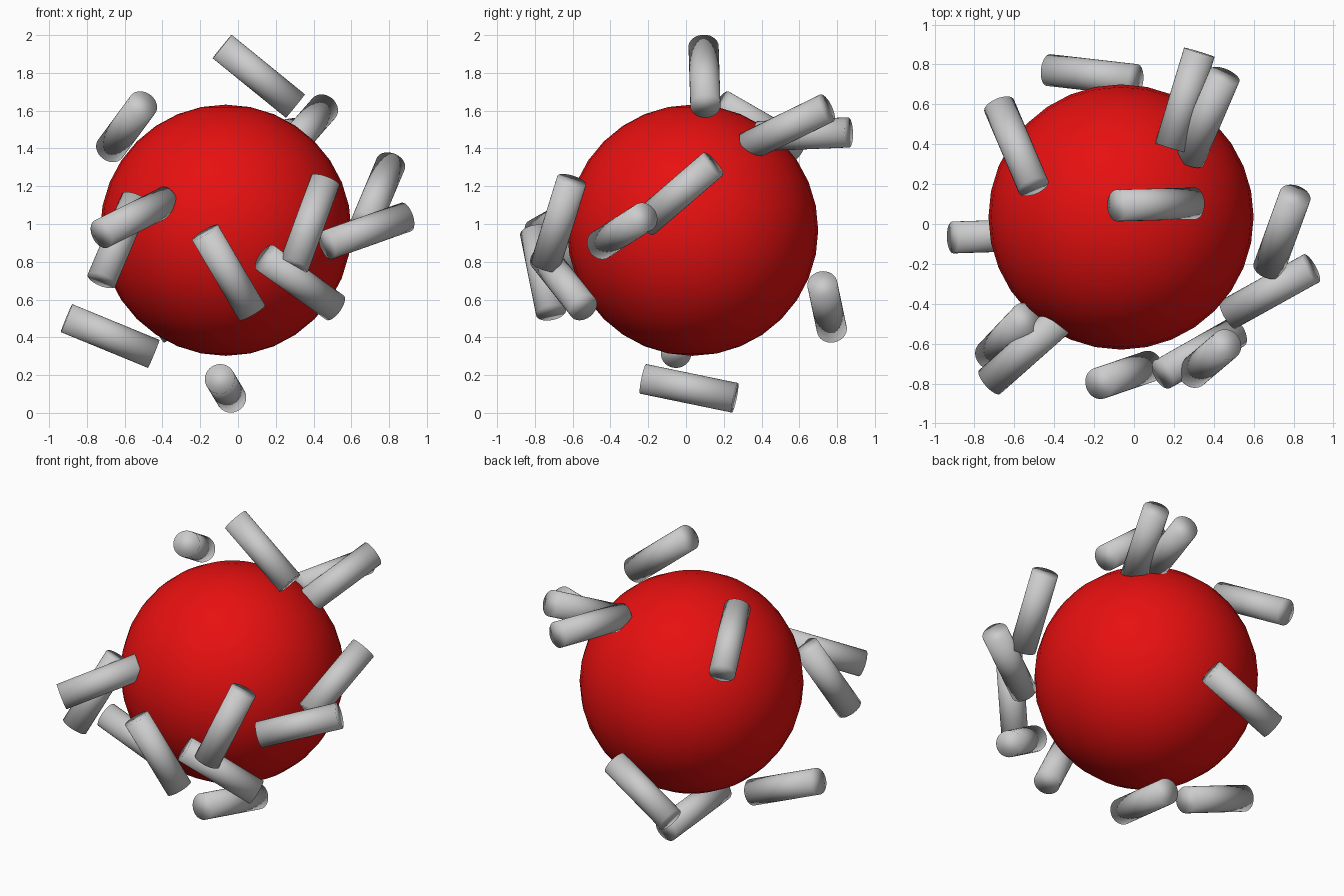
import bpy
from mathutils import Vector

if "Cube" in bpy.data.objects:
    bpy.data.objects.remove(bpy.data.objects["Cube"])

ROD_RADIUS, ROD_LENGTH = 0.08, 0.5

# Red core ball
bpy.ops.mesh.primitive_uv_sphere_add(segments=32, ring_count=16, radius=0.665,
                                     location=(-0.065, 0.035, 0.967))
core = bpy.context.object
core.name = "core_ball"
bpy.ops.object.shade_smooth()
red = bpy.data.materials.new("red")
red.diffuse_color = (0.8, 0.005, 0.005, 1)
red.use_nodes = True
red.node_tree.nodes["Principled BSDF"].inputs["Base Color"].default_value = red.diffuse_color
core.data.materials.append(red)


def rod(name, centre, direction):
    """Fully smooth-shaded rod lying along a direction."""
    turn = Vector(direction).to_track_quat('Z', 'Y').to_euler()
    bpy.ops.mesh.primitive_cylinder_add(vertices=32, radius=ROD_RADIUS, depth=ROD_LENGTH,
                                        location=centre, rotation=turn)
    bpy.context.object.name = name
    bpy.ops.object.shade_smooth()


# Loose rods scattered around the ball: centre, direction
rods = {
    "rod_top": ((0.11, 0.098, 1.782), (0.775, 0.02, -0.63)),
    "rod_back_upper_a": ((0.255, 0.622, 1.475), (0.29, 0.955, 0.04)),
    "rod_back_upper_b": ((0.365, 0.535, 1.511), (0.36, 0.84, 0.41)),
    "rod_back_left_upper": ((-0.59, 0.39, 1.515), (0.34, -0.80, 0.46)),
    "rod_back_lower": ((-0.21, 0.747, 0.561), (0.875, -0.10, 0.475)),
    "rod_left_lower": ((-0.677, -0.06, 0.407), (0.925, 0.03, -0.38)),
    "rod_bottom": ((-0.066, 0.016, 0.13), (0.12, 0.97, -0.20)),
    "rod_right_upper": ((0.742, -0.04, 1.16), (0.265, 0.73, 0.63)),
    "rod_right_front": ((0.681, -0.338, 0.963), (0.82, 0.455, 0.29)),
    "rod_front_right_a": ((0.38, -0.675, 1.005), (0.33, 0.28, 0.90)),
    "rod_front_right_b": ((0.328, -0.648, 0.69), (0.74, 0.42, -0.53)),
    "rod_front": ((-0.05, -0.757, 0.743), (0.50, 0.17, -0.85)),
    "rod_front_left_a": ((-0.548, -0.637, 1.035), (0.70, 0.62, 0.35)),
    "rod_front_left_b": ((-0.632, -0.564, 0.915), (0.36, 0.38, 0.85)),
}
for name, (centre, direction) in rods.items():
    rod(name, centre, direction)
